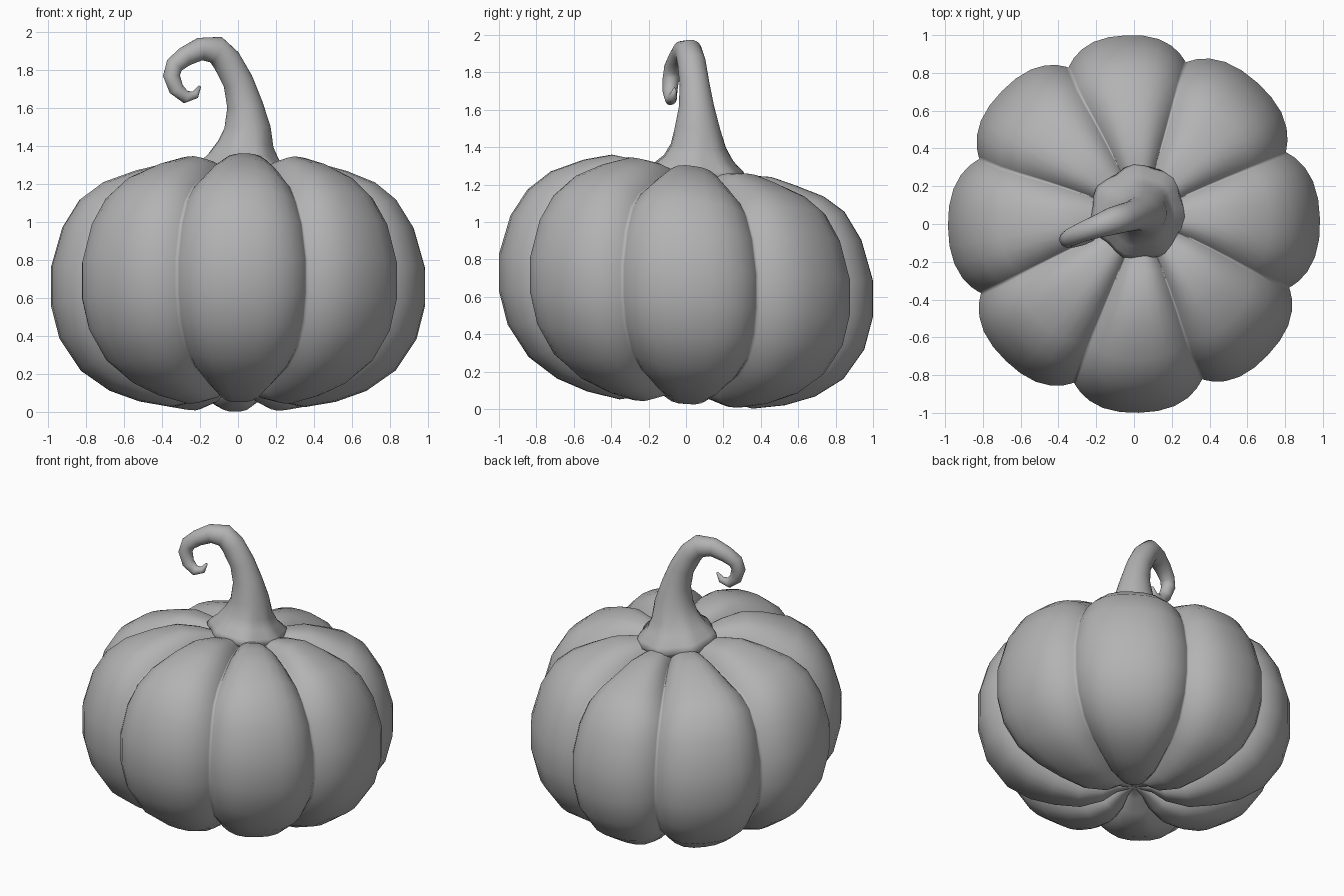
import bpy, bmesh
from math import radians, cos, sin, pi
from mathutils import Vector

cube = bpy.data.objects.get("Cube")
if cube:
    bpy.data.objects.remove(cube, do_unlink=True)

grey = bpy.data.materials.new("plain grey")
grey.use_nodes = True
COLOUR = (0.45, 0.45, 0.45, 1)
grey.diffuse_color = COLOUR
grey.node_tree.nodes["Principled BSDF"].inputs["Base Color"].default_value = COLOUR


def skin(name, rings):
    """Bridge a list of closed rings, cap both ends and shade smooth."""
    bm = bmesh.new()
    loops = [[bm.verts.new(p) for p in ring] for ring in rings]
    n = len(loops[0])
    for low, high in zip(loops, loops[1:]):
        for i in range(n):
            j = (i + 1) % n
            bm.faces.new((low[i], low[j], high[j], high[i]))
    bm.faces.new(loops[0][::-1])
    bm.faces.new(loops[-1])
    bmesh.ops.recalc_face_normals(bm, faces=bm.faces)
    mesh = bpy.data.meshes.new(name)
    bm.to_mesh(mesh)
    bm.free()
    mesh.shade_smooth()
    mesh.materials.append(grey)
    obj = bpy.data.objects.new(name, mesh)
    bpy.context.collection.objects.link(obj)
    return obj


TILT = -0.07  # the whole fruit leans down toward the back

# Ribbed body: a ridge profile pushed inward along its normal at each groove
profile = [Vector(p) for p in (
    (0.02, 0.14), (0.11, 0.12), (0.2, 0.06), (0.35, 0.027), (0.52, 0.057), (0.68, 0.115),
    (0.83, 0.22), (0.94, 0.385), (0.985, 0.56), (0.985, 0.76), (0.925, 0.97), (0.835, 1.115),
    (0.72, 1.22), (0.56, 1.295), (0.42, 1.335), (0.29, 1.325), (0.18, 1.295), (0.02, 1.28))]
grooves = [-66, -22, 25, 72, 113, 157.5, 204, 249, 294]
STEPS = 12

columns = []  # angle and depth across each lobe, denser near grooves
for a, b in zip(grooves, grooves[1:]):
    for k in range(STEPS):
        u = -cos(pi * k / STEPS)
        columns.append((radians(a + (b - a) * (u + 1) / 2), abs(u) ** 3.1))

body = []
for i, p in enumerate(profile):
    along = (profile[min(i + 1, len(profile) - 1)] - profile[max(i - 1, 0)]).normalized()
    normal = Vector((along.y, -along.x))
    fade = min(1, p.x / 0.45)
    shoulder = max(0, min(1, (p.y - 1.13) / 0.18))
    # the grooves on top meet under the off-centre stem
    shift = (1 - p.x) * shoulder
    ring = []
    for angle, dip in columns:
        q = p - normal * 0.1 * fade * dip
        r = max(q.x, 0.01)
        x = r * cos(angle) + 0.04 * shift
        y = r * sin(angle) * 1.015 + 0.05 * shift
        drop = 0.032 * shoulder * (1 + sin(angle) * fade)
        ring.append((x, y, q.y + TILT * y - drop))
    body.append(ring)
skin("pumpkin_body", body)

# Curled stem: x, y, z and radius along the path
path = [
    (.025, .065, 1.23, .22), (.025, .065, 1.265, .25), (.03, .065, 1.3, .235),
    (.03, .065, 1.345, .185),
    (.04, .065, 1.41, .147), (.05, .06, 1.5, .122), (.035, .055, 1.62, .094),
    (0, .045, 1.74, .08), (-.06, .03, 1.85, .076), (-.115, .015, 1.907, .073),
    (-.2, -.015, 1.91, .06), (-.28, -.045, 1.87, .052), (-.335, -.07, 1.825, .047),
    (-.35, -.08, 1.77, .045), (-.325, -.085, 1.7, .04), (-.275, -.08, 1.657, .033),
    (-.225, -.07, 1.67, .022), (-.2, -.06, 1.715, .007)]
side = Vector((0.33, -0.95, 0)).normalized()
SIDES = 28
stem = []
for i, (x, y, z, r) in enumerate(path):
    ahead = Vector(path[min(i + 1, len(path) - 1)][:3])
    behind = Vector(path[max(i - 1, 0)][:3])
    across = side.cross(ahead - behind).normalized()
    flare = max(0, min(1, (1.5 - z) / 0.24))
    ring = []
    for k in range(SIDES):
        t = 2 * pi * k / SIDES
        rr = r * (1 + flare * (0.05 * cos(7 * t) + 0.03 * cos(3 * t + 1)))
        p = Vector((x, y, z)) + rr * (across * cos(t) + side * sin(t))
        p.z += flare * TILT * p.y * 1.5
        ring.append(p)
    stem.append(ring)
skin("curled_stem", stem)
